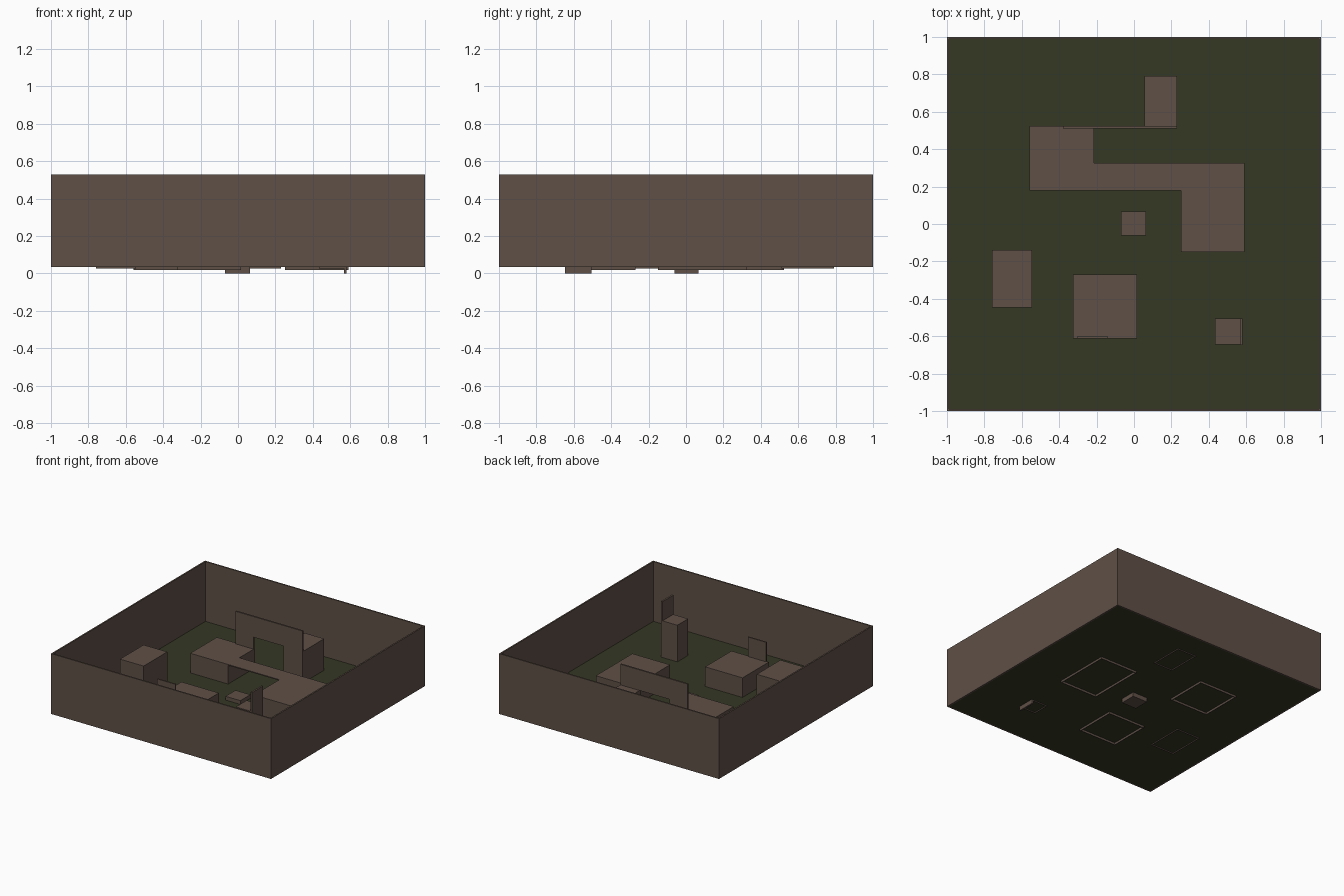
import bpy
import bmesh

cube = bpy.data.objects.get("Cube")
if cube:
    bpy.data.objects.remove(cube, do_unlink=True)


def material(name, colour):
    mat = bpy.data.materials.new(name)
    mat.use_nodes = True
    mat.diffuse_color = (*colour, 1)
    mat.node_tree.nodes["Principled BSDF"].inputs["Base Color"].default_value = (*colour, 1)
    return mat


brown = material("clay_brown", (0.115, 0.08, 0.063))
green = material("moss_green", (0.035, 0.04, 0.017))


def box(name, x, y, z, mat=brown, hollow=False):
    """Box from (low, high) pairs; hollow leaves a thin shell open at the bottom."""
    bm = bmesh.new()
    bmesh.ops.create_cube(bm, size=1)
    for v in bm.verts:
        v.co = [pair[0] if c < 0 else pair[1] for c, pair in zip(v.co, (x, y, z))]
    if hollow:
        bm.normal_update()
        base = [f for f in bm.faces if f.normal.z < -0.5]
        bmesh.ops.delete(bm, geom=base, context='FACES')
    mesh = bpy.data.meshes.new(name)
    bm.to_mesh(mesh)
    bm.free()
    mesh.materials.append(mat)
    obj = bpy.data.objects.new(name, mesh)
    bpy.context.collection.objects.link(obj)
    if hollow:
        shell = obj.modifiers.new("shell", 'SOLIDIFY')
        shell.thickness = 0.008
        shell.offset = -1
    return obj


# Floor and the four outer walls
FLOOR, RIM, WALL = 0.035, 0.53, 0.012
box("floor", (-0.99, 0.99), (-0.99, 0.99), (FLOOR, FLOOR + 0.004), green)
for side, label in ((-1, "right"), (1, "left")):
    span = sorted((side, side * (1 - WALL)))
    box(label + "_outer_wall", span, (-1, 1), (FLOOR, RIM))
for side, label in ((-1, "front"), (1, "back")):
    span = sorted((side, side * (1 - WALL)))
    box(label + "_outer_wall", (-1 + WALL, 1 - WALL), span, (FLOOR, RIM))

# Hollow blocks standing on the floor, their rims poking through it
LOW, HIGH = 0.2, 0.298
box("back_platform", (-0.56, -0.215), (0.18, 0.525), (0.018, LOW), hollow=True)
box("side_platform", (0.25, 0.592), (-0.15, 0.325), (0.018, LOW), hollow=True)
box("front_platform", (-0.325, 0.015), (-0.612, -0.27), (0.018, LOW), hollow=True)
box("back_block", (0.055, 0.23), (0.51, 0.79), (0.027, HIGH), hollow=True)
box("right_block", (-0.76, -0.545), (-0.447, -0.14), (0.027, 0.338), hollow=True)
box("tower", (0.432, 0.578), (-0.645, -0.505), (0.027, 0.34), hollow=True)

# Small solid block at the centre
box("centre_block", (-0.07, 0.065), (-0.062, 0.068), (0, 0.07))

# Thin walkway between the platforms
box("bridge", (-0.215, 0.25), (0.18, 0.325), (LOW - 0.008, LOW))

# Screen wall resting on the back platform and back block
box("screen_post", (-0.38, -0.215), (0.51, 0.524), (LOW, HIGH))
box("screen_lintel", (-0.38, 0.23), (0.51, 0.524), (HIGH, 0.467))

# Small upright shields
box("tower_shield", (0.567, 0.581), (-0.647, -0.504), (0, 0.498))
box("platform_shield", (-0.305, -0.14), (-0.613, -0.602), (LOW, 0.36))
